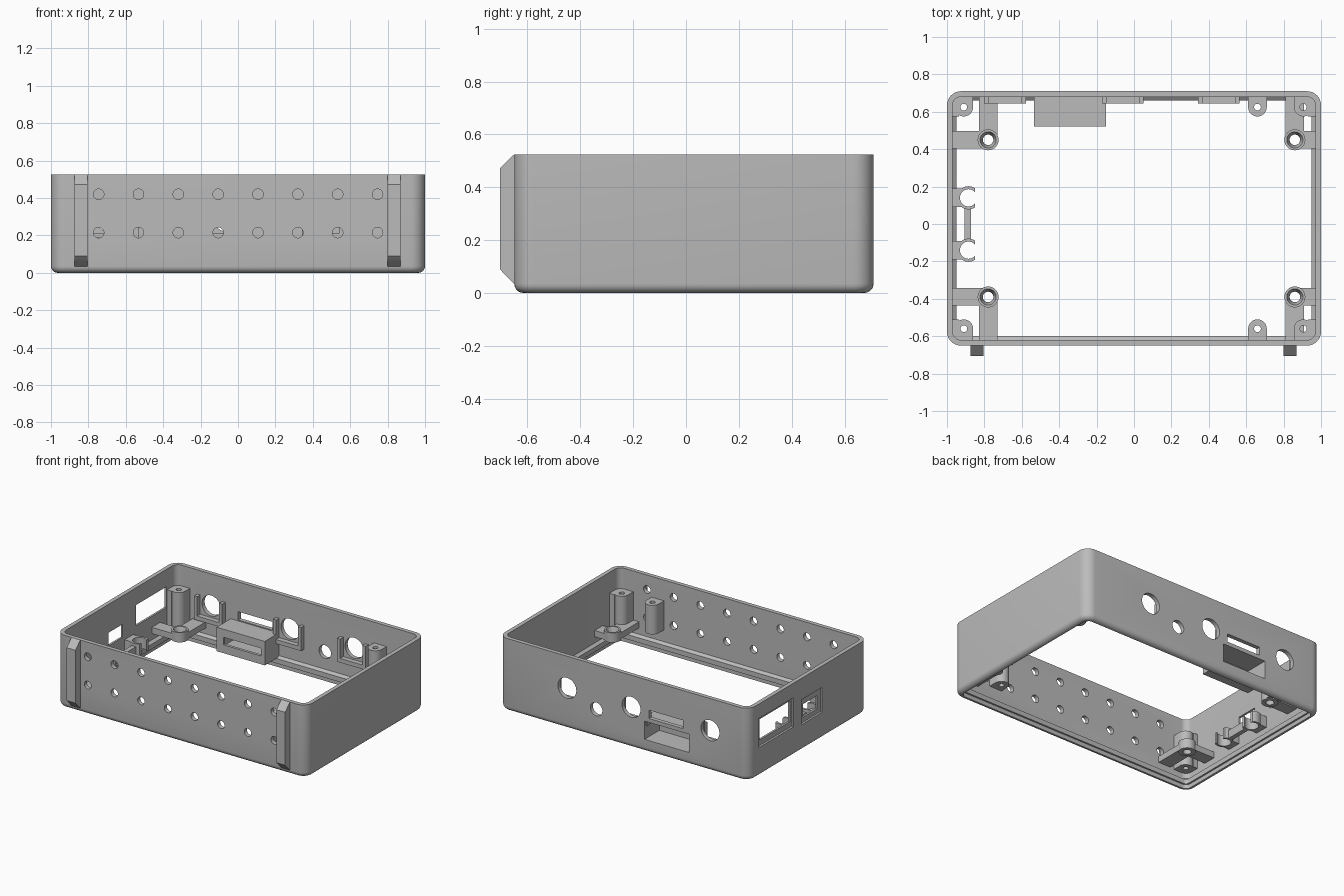
import bpy, bmesh, math
from mathutils import Matrix, Vector

if "Cube" in bpy.data.objects:
    bpy.data.objects.remove(bpy.data.objects["Cube"])

grey = bpy.data.materials.new("plain grey")
grey.use_nodes = True
grey.diffuse_color = (0.5, 0.5, 0.5, 1)
grey.node_tree.nodes["Principled BSDF"].inputs["Base Color"].default_value = (0.5, 0.5, 0.5, 1)

BACK, FRONT, SIDE = 0.71, -0.65, 1.0
WALL, TOP = 0.03, 0.525
parts = []


def finish(bm, name, keep=True):
    bmesh.ops.recalc_face_normals(bm, faces=bm.faces)
    mesh = bpy.data.meshes.new(name)
    bm.to_mesh(mesh)
    bm.free()
    mesh.materials.append(grey)
    ob = bpy.data.objects.new(name, mesh)
    bpy.context.collection.objects.link(ob)
    if keep:
        parts.append(ob)
    else:
        ob.hide_render = True
    return ob


def box(name, x, y, z, keep=True):
    bm = bmesh.new()
    size = [b - a for a, b in (x, y, z)]
    mid = [(a + b) / 2 for a, b in (x, y, z)]
    bmesh.ops.create_cube(bm, size=1, matrix=Matrix.Translation(mid) @ Matrix.Diagonal((*size, 1)))
    return finish(bm, name, keep)


def cylinder(name, x, y, z, r, keep=True, r_top=None, segments=32):
    bm = bmesh.new()
    bmesh.ops.create_cone(bm, cap_ends=True, segments=segments, radius1=r,
                          radius2=r if r_top is None else r_top, depth=z[1] - z[0],
                          matrix=Matrix.Translation((x, y, sum(z) / 2)))
    return finish(bm, name, keep)


def drill(x, y, z, r):
    """Cutter cylinder running along y."""
    bm = bmesh.new()
    place = Matrix.Translation((x, y, z)) @ Matrix.Rotation(math.pi / 2, 4, "X")
    bmesh.ops.create_cone(bm, cap_ends=True, segments=32, radius1=r, radius2=r,
                          depth=0.2, matrix=place)
    return finish(bm, "cutter", False)


def prism(name, points, to_3d, depth):
    bm = bmesh.new()
    face = bm.faces.new([bm.verts.new(to_3d(*p)) for p in points])
    out = bmesh.ops.extrude_face_region(bm, geom=[face])["geom"]
    bmesh.ops.translate(bm, vec=depth, verts=[v for v in out if isinstance(v, bmesh.types.BMVert)])
    return finish(bm, name)


def cut(ob, *cutters):
    bpy.context.view_layer.objects.active = ob
    for c in cutters:
        mod = ob.modifiers.new("cut", "BOOLEAN")
        mod.operation, mod.solver, mod.object = "DIFFERENCE", "EXACT", c
        bpy.ops.object.modifier_apply(modifier=mod.name)
    return ob


def discard(*cutters):
    for c in cutters:
        bpy.data.objects.remove(c)


def rounded_ring(inset, z, steps=8):
    r = max(0.075 - inset, 0.02)
    pts = []
    for i, (sx, sy) in enumerate([(1, 1), (-1, 1), (-1, -1), (1, -1)]):
        cx = sx * (SIDE - inset - r)
        cy = BACK - inset - r if sy > 0 else FRONT + inset + r
        for k in range(steps + 1):
            a = math.pi / 2 * (i + k / steps)
            pts.append((cx + r * math.cos(a), cy + r * math.sin(a), z))
    return pts


# Open frame: rounded lower edge, thin wall, inner ledge and lid recess
fillet = 0.035
section = [(fillet * (1 - math.sin(a)), fillet * (1 - math.cos(a)))
           for a in [math.pi / 2 * k / 5 for k in range(6)]]
section += [(0, TOP), (WALL, TOP), (WALL, 0.08), (0.05, 0.065), (0.05, 0.03), (0.038, 0.03), (0.038, 0)]
bm = bmesh.new()
rings = [[bm.verts.new(p) for p in rounded_ring(*s)] for s in section]
for a, b in zip(rings, rings[1:] + rings[:1]):
    for i in range(len(a)):
        j = (i + 1) % len(a)
        bm.faces.new((a[i], a[j], b[j], b[i]))
frame = finish(bm, "frame_wall")

# Two rows of vent holes in the front
tools = [drill(-0.745 + 0.213 * i, FRONT, z, 0.028) for i in range(8) for z in (0.215, 0.42)]
# Connector holes and slot in the back
sockets = (-0.69, -0.06, 0.453)
tools += [drill(x, BACK, 0.295, 0.074) for x in sockets]
tools.append(drill(0.219, BACK, 0.205, 0.048))
tools.append(box("cutter", (-0.475, -0.2), (0.6, 0.8), (0.25, 0.31), False))
# Port windows with shallow outer recesses in the side
for outer_y, outer_z, inner_y, inner_z in (
        ((0.2, 0.6), (0.21, 0.42), (0.22, 0.57), (0.25, 0.4)),
        ((-0.125, 0.11), (0.19, 0.37), (-0.09, 0.07), (0.225, 0.32))):
    tools.append(box("cutter", (-1.1, -0.985), outer_y, outer_z, False))
    tools.append(box("cutter", (-1.1, -0.9), inner_y, inner_z, False))
cut(frame, *tools)
discard(*tools)

# Recessed pocket behind the back opening
pocket = box("back_pocket", (-0.535, -0.15), (0.52, 0.69), (0.07, 0.243))
cavity = box("cutter", (-0.52, -0.165), (0.54, 0.8), (0.09, 0.222), False)
slot = box("cutter", (-0.48, -0.18), (0.5, 0.6), (0.13, 0.185), False)
cut(frame, cavity)
cut(pocket, cavity, slot)
discard(cavity, slot)

# U-shaped holders around the back sockets
for x in sockets:
    for s in (-1, 1):
        edge = x + s * 0.1
        box("socket_rail", (edge - 0.012, edge + 0.012), (0.645, 0.69), (0.18, 0.35))
    box("socket_rest", (x - 0.1, x + 0.1), (0.645, 0.69), (0.18, 0.21))

# Upright screw posts joined to the walls
POST = (0.12, 0.375)
for x in (-0.91, 0.66, 0.905):
    for y, s in ((0.625, 1), (-0.56, -1)):
        low = 0.165 if x == 0.66 else POST[0]
        arc = [(0.05 * math.cos(a), -s * 0.05 * math.sin(a))
               for a in [math.pi * k / 14 for k in range(15)]]
        outline = arc + [(-0.05, s * 0.065), (0.05, s * 0.065)]
        post = prism("screw_post", outline, lambda u, v: (x + u, y + v, low),
                     Vector((0, 0, POST[1] - low)))
        hole = cylinder("cutter", x, y, (0, 0.6), 0.018, False)
        cut(post, hole)
        discard(hole)
        if x != 0.66:
            span = sorted((x + math.copysign(0.025, x), math.copysign(0.975, x)))
            box("post_web", span, (y - 0.05, y + 0.05), (low, POST[1]))

# Board mounts: countersunk boss with two arms to the walls
for x in (-0.78, 0.86):
    for y, wall_y in ((0.45, 0.69), (-0.39, -0.63)):
        group = [cylinder("mount_boss", x, y, (0.12, 0.19), 0.056),
                 box("mount_arm_side", sorted((x, math.copysign(0.98, x))), (y - 0.047, y + 0.047), (0.125, 0.17)),
                 box("mount_arm_end", (x - 0.05, x + 0.05), sorted((y, wall_y)), (0.125, 0.17))]
        tools = [cylinder("cutter", x, y, (0, 0.3), 0.028, False),
                 cylinder("cutter", x, y, (0.145, 0.195), 0.028, False, 0.045)]
        for ob in group:
            cut(ob, *tools)
        discard(*tools)

# Pair of open clips with a linking bar on the side wall
for y in (-0.14, 0.14):
    bore = cylinder("cutter", -0.885, y, (0, 0.4), 0.046, False)
    trim = box("cutter", (-0.85, -0.7), (y - 0.1, y + 0.1), (0, 0.4), False)
    cut(cylinder("clip_ring", -0.885, y, (0.12, 0.2), 0.062), bore, trim)
    cut(box("clip_base", (-0.98, -0.9), (y - 0.05, y + 0.05), (0.12, 0.2)), bore)
    discard(bore, trim)
box("clip_link", (-0.905, -0.872), (-0.09, 0.09), (0.12, 0.18))

# Chamfered ribs on the front
rib = [(-0.64, 0.03), (-0.65, 0.033), (-0.705, 0.09), (-0.705, 0.472), (-0.65, TOP), (-0.64, TOP)]
for x in (-0.84, 0.835):
    prism("front_rib", rib, lambda y, z: (x - 0.035, y, z), Vector((0.07, 0, 0)))

# Smooth curved walls, keep hard edges
bpy.ops.object.select_all(action="DESELECT")
for ob in parts:
    ob.select_set(True)
bpy.context.view_layer.objects.active = frame
bpy.ops.object.shade_smooth_by_angle(angle=math.radians(30))
